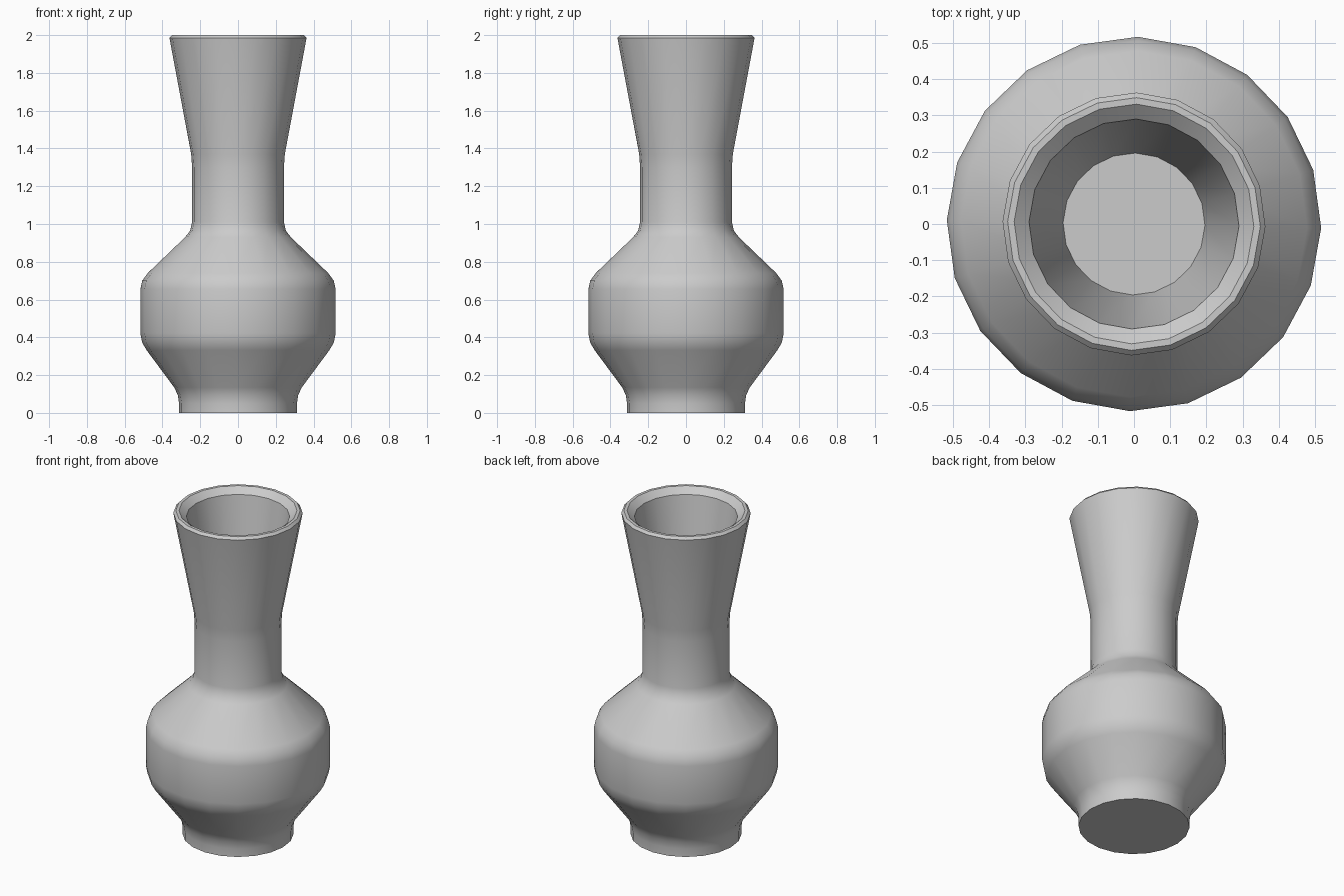
import bpy, bmesh, math

if "Cube" in bpy.data.objects:
    bpy.data.objects.remove(bpy.data.objects["Cube"])

SIDES = 20
TURN = math.radians(-1.2)

# Profile (radius, height): base, belly, neck, flared rim, then inside
PROFILE = [
    (0.312, 0.0), (0.312, 0.05), (0.319, 0.095), (0.338, 0.135),
    (0.484, 0.332), (0.508, 0.373), (0.517, 0.422),
    (0.517, 0.656), (0.507, 0.70), (0.478, 0.74),
    (0.28, 0.93), (0.254, 0.964), (0.243, 1.01),
    (0.243, 1.30), (0.248, 1.37), (0.363, 1.985), (0.349, 2.0),
    (0.331, 2.0), (0.29, 1.965), (0.196, 1.36),
]


def ring(bm, radius, z):
    angles = [TURN + 2 * math.pi * i / SIDES for i in range(SIDES)]
    return [bm.verts.new((radius * math.cos(a), radius * math.sin(a), z)) for a in angles]


# Vase: revolve the profile and close the base and the inner floor
bm = bmesh.new()
rings = [ring(bm, r, z) for r, z in PROFILE]
for low, high in zip(rings, rings[1:]):
    for i in range(SIDES):
        j = (i + 1) % SIDES
        bm.faces.new((low[i], low[j], high[j], high[i]))
bm.faces.new(rings[0][::-1])
bm.faces.new(rings[-1])
bmesh.ops.recalc_face_normals(bm, faces=bm.faces)

mesh = bpy.data.meshes.new("vase")
bm.to_mesh(mesh)
bm.free()
vase = bpy.data.objects.new("vase", mesh)
bpy.context.collection.objects.link(vase)

# Smooth sides with crisp rim and base
bpy.context.view_layer.objects.active = vase
vase.select_set(True)
bpy.ops.object.shade_smooth_by_angle(angle=math.radians(30))
